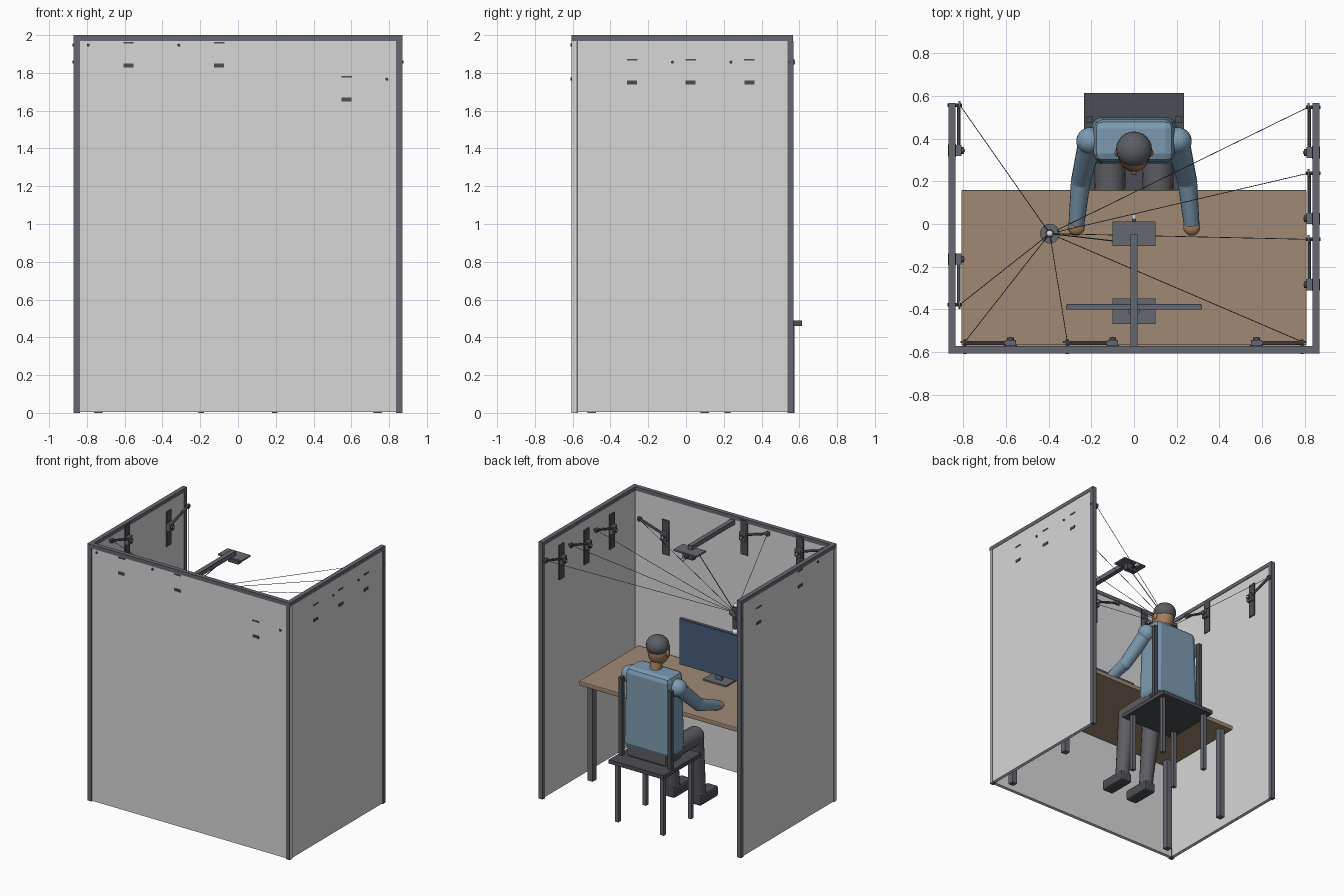
import bpy
import math
from mathutils import Vector

cube = bpy.data.objects.get("Cube")
if cube:
    bpy.data.objects.remove(cube, do_unlink=True)


def material(name, srgb):
    m = bpy.data.materials.new(name)
    m.use_nodes = True
    col = tuple(c ** 2.2 for c in srgb) + (1,)
    m.diffuse_color = col
    m.node_tree.nodes["Principled BSDF"].inputs["Base Color"].default_value = col
    return m


PANEL = material("panel_grey", (.84, .84, .84))
FRAME = material("frame_grey", (.40, .41, .44))
WOOD = material("desk_wood", (.62, .53, .45))
SHIRT = material("shirt_blue", (.48, .60, .69))
TROUSER = material("trouser_grey", (.37, .37, .39))
SKIN = material("skin", (.64, .49, .37))
SCREEN = material("screen_blue", (.29, .36, .47))
DARK = material("dark_metal", (.30, .31, .33))
HAIR = material("hair_grey", (.36, .37, .39))
WHITE = material("white", (.92, .92, .92))


def finish(name, mat, smooth=False):
    ob = bpy.context.object
    ob.name = name
    ob.data.materials.append(mat)
    if smooth:
        bpy.ops.object.shade_smooth_by_angle(angle=math.radians(40))
    return ob


def box(name, centre, size, mat, bevel=0):
    bpy.ops.mesh.primitive_cube_add(size=1, location=centre)
    ob = bpy.context.object
    ob.scale = size
    bpy.ops.object.transform_apply(location=False, rotation=False, scale=True)
    if bevel:
        mod = ob.modifiers.new("bevel", "BEVEL")
        mod.width = bevel
        mod.segments = 2
    return finish(name, mat)


def rod(name, a, b, r1, mat, r2=None, sides=16):
    a, b = Vector(a), Vector(b)
    bpy.ops.mesh.primitive_cone_add(vertices=sides, radius1=r1,
                                    radius2=r1 if r2 is None else r2,
                                    depth=(b - a).length, location=(a + b) / 2)
    ob = bpy.context.object
    ob.rotation_euler = (b - a).to_track_quat("Z", "Y").to_euler()
    return finish(name, mat, sides > 8)


def ball(name, centre, radii, mat):
    bpy.ops.mesh.primitive_uv_sphere_add(segments=24, ring_count=14, radius=1, location=centre)
    bpy.context.object.scale = radii
    return finish(name, mat, True)


# Booth: three panels in a dark frame, open at the back
box("front_panel", (0, -.59, .99), (1.68, .026, 1.97), PANEL)
box("front_top_rail", (0, -.59, 1.985), (1.74, .034, .03), FRAME)
for s, side in ((1, "left"), (-1, "right")):
    box(side + "_panel", (s * .855, -.02, .99), (.026, 1.12, 1.97), PANEL)
    box(side + "_top_rail", (s * .854, -.02, 1.985), (.034, 1.175, .03), FRAME)
    box(side + "_front_post", (s * .853, -.59, .985), (.032, .034, 1.97), FRAME)
    box(side + "_front_post_cover", (s * .869, -.592, .985), (.003, .024, 1.97), PANEL)
    box(side + "_back_post", (s * .854, .553, .985), (.034, .03, 1.97), FRAME)

# Desk
box("desk_top", (0, -.205, .757), (1.62, .73, .035), WOOD, .006)
for x in (-.74, .74):
    for y in (-.5, .1):
        box("desk_leg", (x, y, .37), (.045, .045, .74), FRAME)

# Monitor
box("monitor_body", (0, -.39, 1.01), (.64, .022, .36), FRAME)
box("monitor_screen", (0, -.377, 1.01), (.63, .005, .35), SCREEN)
box("monitor_neck", (0, -.41, .86), (.05, .02, .17), FRAME)
box("monitor_foot", (0, -.41, .78), (.2, .12, .012), FRAME)

# Overhead boom with its sensor plate
box("boom", (0, -.315, 1.95), (.035, .53, .035), FRAME)
box("boom_plate", (0, -.045, 1.926), (.2, .115, .012), FRAME)
box("sensor", (0, -.04, 1.895), (.09, .04, .05), DARK)
box("sensor_mark", (0, .035, 1.89), (.02, .02, .02), WHITE)
box("sensor_bracket", (0, -.005, 1.89), (.02, .07, .01), DARK)

# Chair
box("chair_seat", (0, .382, .475), (.47, .465, .03), DARK)
for x in (-.195, .195):
    for y in (.22, .56):
        box("chair_leg", (x, y, .23), (.03, .03, .46), FRAME)
    box("chair_back_post", (x * 1.08, .49, .79), (.03, .03, .61), DARK)

# Seated person: trunk and head
box("pelvis", (0, .39, .545), (.34, .2, .12), TROUSER, .02)
torso = box("torso", (0, .39, .865), (.4, .22, .62), SHIRT, .04)
for v in torso.data.vertices:
    if v.co.z > 0:
        v.co.x *= .94
        v.co.y *= .9
rod("neck", (0, .375, 1.14), (0, .35, 1.27), .045, SKIN)
ball("head", (0, .333, 1.295), (.076, .088, .105), SKIN)
ball("hair", (0, .35, 1.345), (.084, .084, .075), HAIR)
ball("nose", (0, .247, 1.29), (.013, .018, .018), SKIN)

# Limbs, mirrored
for s, side in ((1, "left"), (-1, "right")):
    ball(side + "_ear", (s * .079, .335, 1.295), (.012, .018, .025), SKIN)
    shoulder, elbow = (s * .205, .39, 1.08), (s * .25, .2, .89)
    wrist = (s * .27, .0, .815)
    ball(side + "_shoulder", shoulder, (.066, .064, .066), SHIRT)
    rod(side + "_upper_arm", shoulder, elbow, .056, SHIRT, .046)
    ball(side + "_elbow", elbow, (.047, .047, .047), SHIRT)
    rod(side + "_forearm", elbow, wrist, .046, SHIRT, .037)
    ball(side + "_hand", (s * .271, -.015, .81), (.04, .04, .03), SKIN)
    hip, knee, ankle = (s * .113, .4, .565), (s * .113, .06, .555), (s * .113, -.0, .08)
    rod(side + "_thigh", hip, knee, .076, TROUSER, .07)
    ball(side + "_knee", knee, (.071, .071, .071), TROUSER)
    rod(side + "_shin", knee, ankle, .068, TROUSER, .05)
    box(side + "_shoe", (s * .113, -.06, .055), (.095, .22, .08), DARK, .012)

# Cable held device
hub = Vector((-.395, -.045, 1.55))
rod("device_disc", hub - Vector((0, 0, .01)), hub + Vector((0, 0, .01)), .046, FRAME, sides=24)
rod("device_body", hub - Vector((0, 0, .12)), hub + Vector((0, 0, .05)), .02, DARK)
ball("device_tip", hub - Vector((0, 0, .145)), (.026, .026, .026), WHITE)
ball("device_cap", hub + Vector((0, 0, .055)), (.015, .015, .015), WHITE)
rod("sensor_cable", hub, (-.05, -.085, 1.9), .003, DARK, sides=6)

# Wall coordinates: u along the wall, d inwards from its inner face
WALLS = {
    "front": lambda u, d, z: Vector((u, -.577 + d, z)),
    "left": lambda u, d, z: Vector((.842 - d, u, z)),
    "right": lambda u, d, z: Vector((-.842 + d, u, z)),
}


def wall_box(name, wall, pos, size, mat):
    su, sd, sz = size
    dims = (su, sd, sz) if wall == "front" else (sd, su, sz)
    box(name, WALLS[wall](*pos), dims, mat)


# Winches: wall, position, height of upper slot, side of the pulley
WINCHES = (("front", -.58, 1.96, -1), ("front", -.1, 1.96, -1), ("front", .575, 1.78, 1),
           ("left", -.285, 1.87, 1), ("left", .025, 1.87, 1), ("left", .335, 1.87, 1),
           ("right", -.165, 1.96, -1), ("right", .345, 1.87, 1))

for wall, u, z, s in WINCHES:
    at = WALLS[wall]
    p = u + s * .213
    pz = z - .013
    # Mounting plate, motor and drum
    wall_box("winch_plate", wall, (u, .004, z - .105), (.06, .008, .27), DARK)
    wall_box("winch_motor", wall, (u, .018, z - .09), (.052, .028, .06), FRAME)
    rod("winch_drum", at(u, .03, z - .09), at(u, .045, z - .09), .016, DARK)
    rod("winch_pin", at(u, .045, z - .09), at(u, .048, z - .09), .007, WHITE, sides=8)
    # Slots and bolt showing outside
    wall_box("upper_slot", wall, (u, -.028, z), (.055, .004, .009), DARK)
    wall_box("lower_slot", wall, (u, -.028, z - .12), (.053, .004, .021), DARK)
    rod("pulley_bolt", at(p, -.034, pz), at(p, .035, pz), .008, DARK, sides=8)
    # Pulley, arm and wires
    rod("pulley", at(p, .018, pz), at(p, .028, pz), .02, FRAME)
    rod("pulley_arm", at(u, .02, z - .08), at(p, .02, pz), .009, FRAME, sides=8)
    rod("wire", at(p, .025, pz), hub, .0018, DARK, sides=5)
